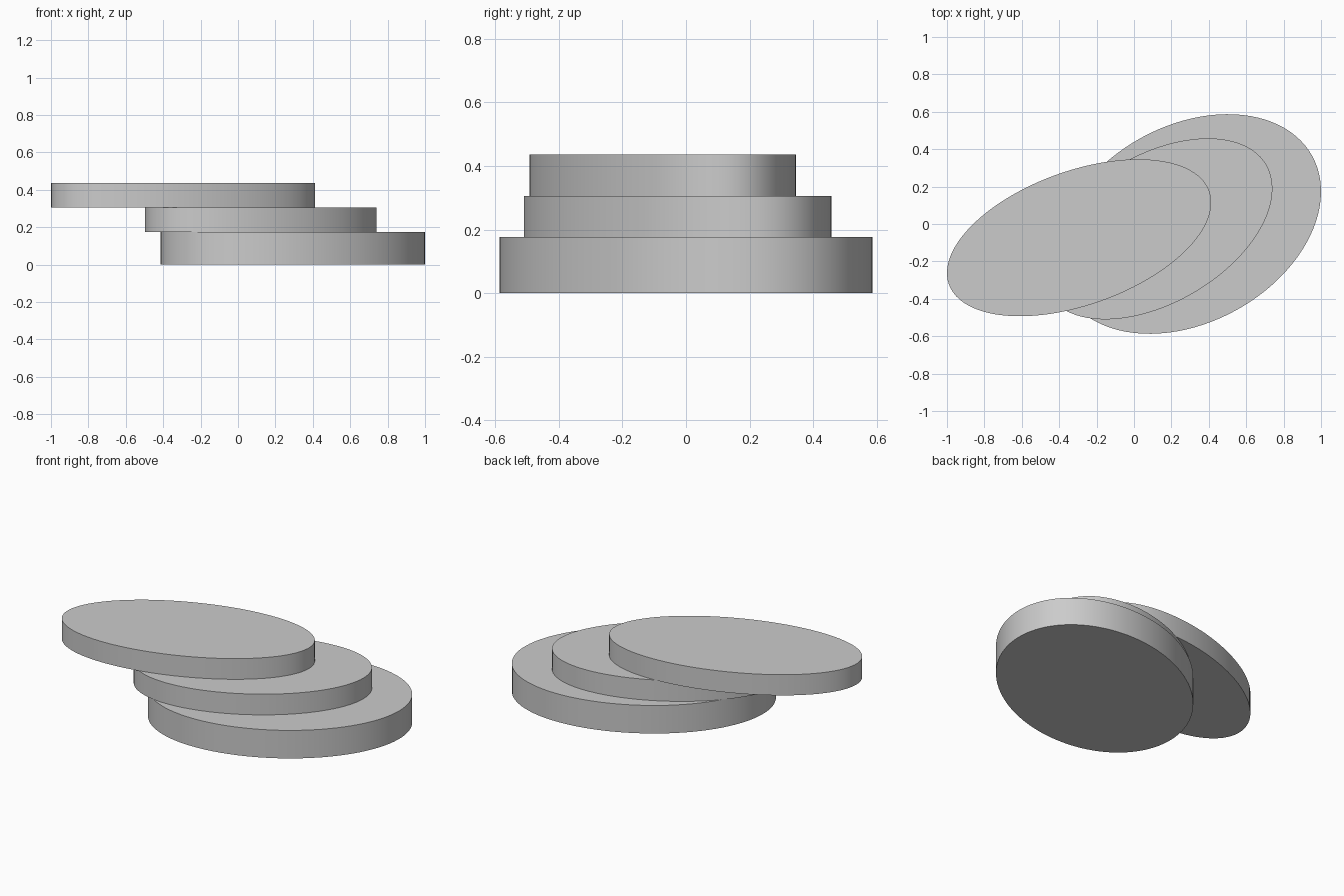
import bpy
from math import radians, cos, sin, sqrt, atan2

if "Cube" in bpy.data.objects:
    bpy.data.objects.remove(bpy.data.objects["Cube"])


def oval_slab(name, x_range, y_range, z_range, skew):
    """Tilted elliptical disc fitted to its bounds; skew is the xy term of the ellipse."""
    hx, hy = (x_range[1] - x_range[0]) / 2, (y_range[1] - y_range[0]) / 2
    mean, half = (hx**2 + hy**2) / 2, (hx**2 - hy**2) / 2
    spread = sqrt(half**2 + skew**2)
    bpy.ops.mesh.primitive_cylinder_add(
        vertices=96, radius=1, depth=1,
        location=(sum(x_range) / 2, sum(y_range) / 2, sum(z_range) / 2),
        rotation=(0, 0, atan2(skew, half) / 2))
    ob = bpy.context.object
    ob.name = name
    ob.scale = (sqrt(mean + spread), sqrt(mean - spread), z_range[1] - z_range[0])
    bpy.ops.object.transform_apply(location=False, rotation=True, scale=True)
    bpy.ops.object.shade_smooth_by_angle(angle=radians(30))
    return ob


# Three offset slabs, stacked from the ground up
oval_slab("bottom_slab", (-0.415, 1.0), (-0.587, 0.587), (0, 0.176), 0.123)
oval_slab("middle_slab", (-0.498, 0.74), (-0.51, 0.458), (0.176, 0.306), 0.133)
oval_slab("top_slab", (-1.0, 0.413), (-0.493, 0.346), (0.306, 0.436), 0.133)
